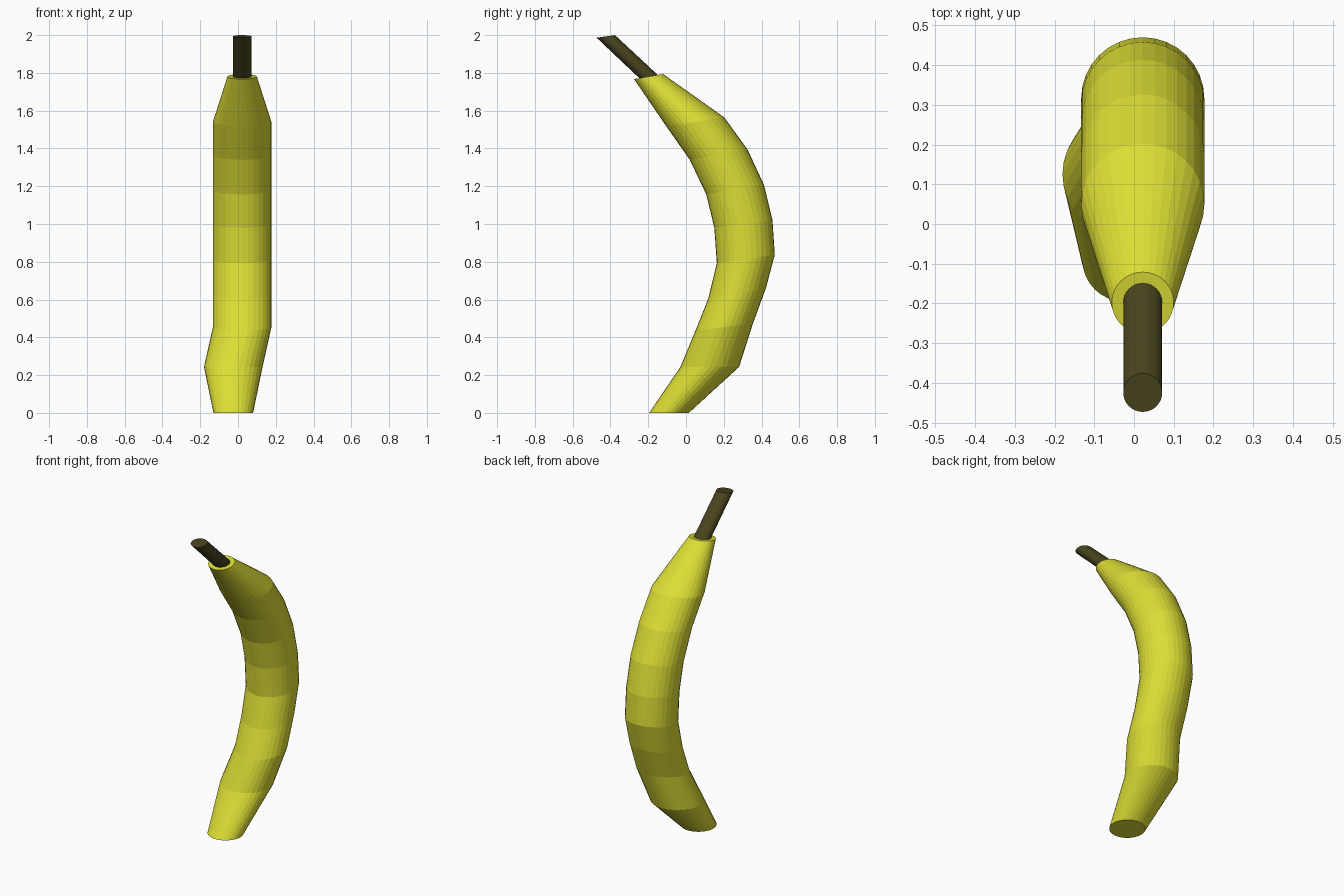
import bpy, bmesh
from math import sin, cos, tau

if "Cube" in bpy.data.objects:
    bpy.data.objects.remove(bpy.data.objects["Cube"])

SIDES = 32


def material(name, color):
    m = bpy.data.materials.new(name)
    m.diffuse_color = (*color, 1)
    m.use_nodes = True
    m.node_tree.nodes["Principled BSDF"].inputs["Base Color"].default_value = m.diffuse_color
    return m


def loft(name, rings, mat, cap_start=True, cap_end=True):
    """Skin tilted rings: (centre x, x radius, front y, front z, back y, back z)."""
    bm = bmesh.new()
    loops = []
    for cx, r, fy, fz, by, bz in rings:
        loop = []
        for i in range(SIDES):
            a = tau * i / SIDES
            s = sin(a) / 2
            loop.append(bm.verts.new((cx + r * cos(a),
                                      (fy + by) / 2 + (by - fy) * s,
                                      (fz + bz) / 2 + (bz - fz) * s)))
        loops.append(loop)
    for lo, hi in zip(loops, loops[1:]):
        for i in range(SIDES):
            j = (i + 1) % SIDES
            bm.faces.new((lo[i], lo[j], hi[j], hi[i]))
    if cap_start:
        bm.faces.new(loops[0][::-1])
    if cap_end:
        bm.faces.new(loops[-1])
    mesh = bpy.data.meshes.new(name)
    bm.to_mesh(mesh)
    bm.free()
    mesh.materials.append(mat)
    ob = bpy.data.objects.new(name, mesh)
    bpy.context.collection.objects.link(ob)
    return ob


yellow = material("yellow_peel", (0.72, 0.73, 0.035))
brown = material("brown_stem", (0.065, 0.058, 0.013))

X = 0.022
stem_base = (X, 0.049, -0.247, 1.772, -0.149, 1.789)

# curved fruit body, ending in a flat shoulder around the stem
loft("fruit_body", [
    (-0.025, 0.105, -0.195, 0.0, 0.015, 0.0),
    (-0.025, 0.155, -0.030, 0.243, 0.281, 0.243),
    (X, 0.155, 0.050, 0.435, 0.355, 0.475),
    (X, 0.155, 0.117, 0.603, 0.423, 0.660),
    (X, 0.155, 0.163, 0.792, 0.470, 0.837),
    (X, 0.155, 0.150, 0.980, 0.458, 1.020),
    (X, 0.155, 0.107, 1.157, 0.413, 1.207),
    (X, 0.155, 0.020, 1.340, 0.326, 1.394),
    (X, 0.155, -0.104, 1.517, 0.203, 1.564),
    (X, 0.078, -0.275, 1.767, -0.121, 1.794),
    stem_base,
], yellow, cap_end=False)

# dark stem rising from the shoulder
loft("stem", [
    stem_base,
    (X, 0.049, -0.473, 1.986, -0.376, 2.0),
], brown, cap_start=False)
